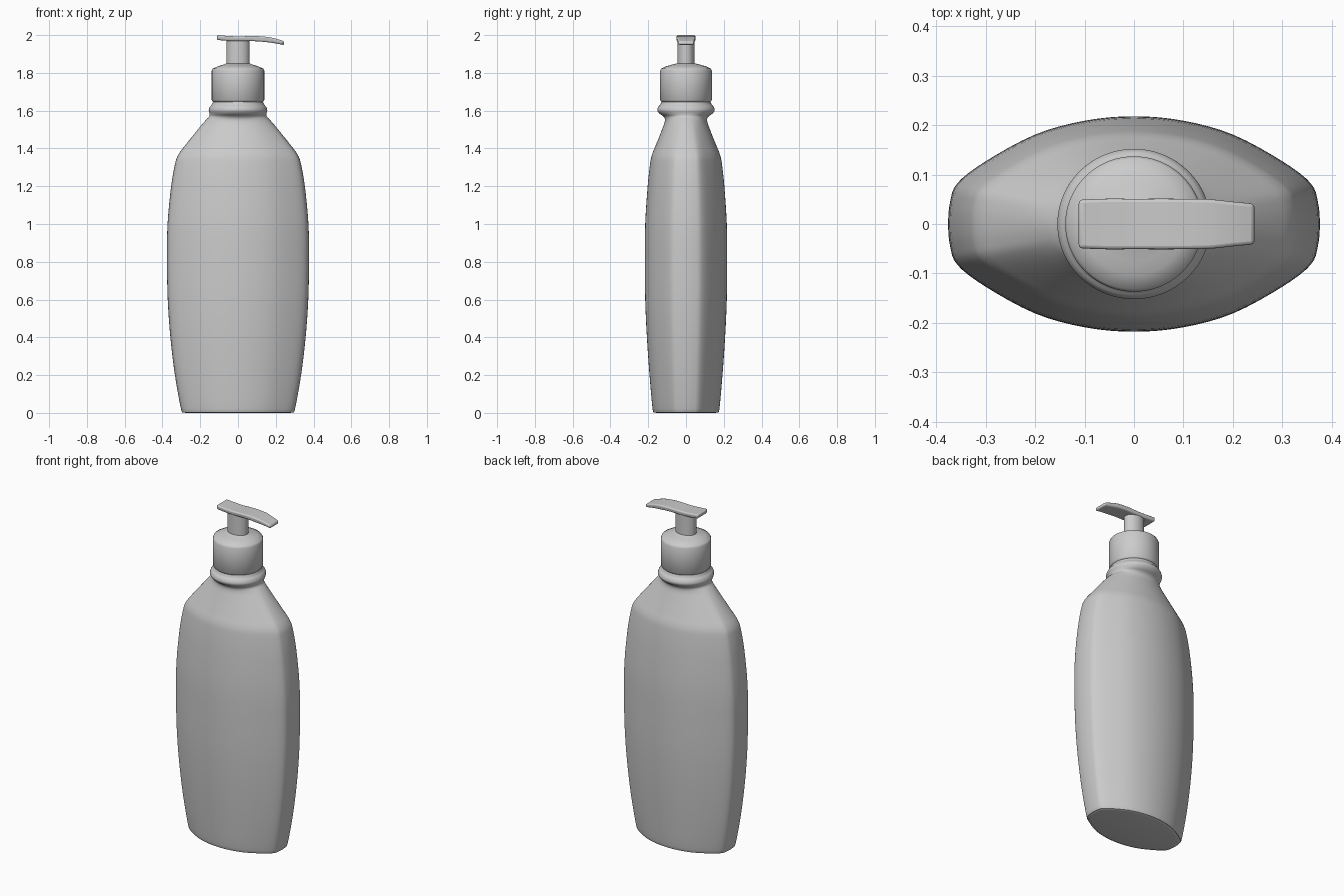
import bpy, bmesh, math

if "Cube" in bpy.data.objects:
    bpy.data.objects.remove(bpy.data.objects["Cube"])


def spline(points, steps, closed=False):
    """Catmull-Rom refinement of a list of tuples."""
    n, out = len(points), []
    get = (lambda i: points[i % n]) if closed else (lambda i: points[max(0, min(n - 1, i))])
    for i in range(n if closed else n - 1):
        a, b, c, d = (get(i + k) for k in (-1, 0, 1, 2))
        for s in range(steps):
            t = s / steps
            out.append(tuple(0.5 * (2 * q + (r - p) * t + (2 * p - 5 * q + 4 * r - w) * t * t
                                    + (3 * q - p - 3 * r + w) * t ** 3)
                             for p, q, r, w in zip(a, b, c, d)))
    if not closed:
        out.append(points[-1])
    return out


def loft(name, rings, angle):
    """Skin a list of point rings, cap both ends and shade smooth."""
    bm = bmesh.new()
    rows = [[bm.verts.new(p) for p in ring] for ring in rings]
    n = len(rows[0])
    for lo, hi in zip(rows, rows[1:]):
        for i in range(n):
            j = (i + 1) % n
            bm.faces.new((lo[i], lo[j], hi[j], hi[i]))
    bm.faces.new(rows[0][::-1])
    bm.faces.new(rows[-1])
    bmesh.ops.recalc_face_normals(bm, faces=bm.faces)
    mesh = bpy.data.meshes.new(name)
    bm.to_mesh(mesh)
    bm.free()
    obj = bpy.data.objects.new(name, mesh)
    bpy.context.collection.objects.link(obj)
    bpy.ops.object.select_all(action='DESELECT')
    bpy.context.view_layer.objects.active = obj
    obj.select_set(True)
    bpy.ops.object.shade_smooth_by_angle(angle=math.radians(angle))
    return obj


# Bottle cross-section: bowed faces meeting narrow ends at soft corners
quarter = [(0.376, 0), (0.372, 0.045), (0.357, 0.083), (0.30, 0.127),
           (0.20, 0.181), (0.10, 0.209)]
half = quarter + [(0, 0.218)] + [(-x, y) for x, y in quarter[::-1]]
section = half + [(x, -y) for x, y in half[-2:0:-1]]
section = [(x / 0.376, y / 0.218) for x, y in spline(section, 4, True)]


def ring(z, hx, hy, roundness):
    pts = []
    for x, y in section:
        k = 1 + roundness * (1 / math.hypot(x, y) - 1)
        pts.append((x * k * hx, y * k * hy, z))
    return pts


# Bottle body with shoulders and neck bead: z, half width, half depth, roundness
body = [(0, 0.275, 0.155, 0), (0.004, 0.29, 0.168, 0), (0.022, 0.302, 0.177, 0),
        (0.2, 0.334, 0.193, 0), (0.4, 0.358, 0.207, 0), (0.6, 0.372, 0.216, 0),
        (0.8, 0.376, 0.218, 0), (1.0, 0.373, 0.216, 0), (1.2, 0.354, 0.203, 0),
        (1.32, 0.333, 0.190, 0), (1.365, 0.317, 0.181, 0.05), (1.41, 0.285, 0.163, 0.2),
        (1.5, 0.213, 0.127, 0.6), (1.545, 0.175, 0.112, 0.9), (1.568, 0.153, 0.118, 1),
        (1.584, 0.151, 0.140, 1), (1.602, 0.155, 0.152, 1), (1.620, 0.149, 0.147, 1),
        (1.634, 0.138, 0.135, 1), (1.66, 0.128, 0.126, 1)]
loft("bottle_body", [ring(*r) for r in spline(body, 4)], 50)

# Screw collar
collar = [(1.645, 0.124, 0.122), (1.646, 0.132, 0.129), (1.656, 0.139, 0.137),
          (1.812, 0.139, 0.137), (1.822, 0.134, 0.132), (1.836, 0.105, 0.103),
          (1.843, 0.080, 0.076), (1.849, 0.064, 0.052), (1.853, 0.055, 0.040)]
loft("pump_collar", [ring(*r, 1) for r in collar], 50)

# Pump stem
loft("pump_stem", [ring(1.835, 0.061, 0.046, 1), ring(1.98, 0.061, 0.046, 1)], 40)

# Curved spout: x, bottom z, top z, half depth
spout = [(-0.112, 1.975, 2.0, 0.050), (-0.06, 1.970, 1.996, 0.052),
         (0.0, 1.968, 1.993, 0.052), (0.08, 1.968, 1.995, 0.052),
         (0.15, 1.963, 1.991, 0.051), (0.20, 1.956, 1.981, 0.046),
         (0.244, 1.947, 1.967, 0.042)]
head = loft("pump_spout", [[(x, -w * 0.94, b), (x, w * 0.94, b), (x, w, t), (x, -w, t)]
                           for x, b, t, w in spline(spout, 4)], 40)
bevel = head.modifiers.new("soft_edges", 'BEVEL')
bevel.width = 0.008
bevel.segments = 3
bevel.limit_method = 'ANGLE'
bevel.angle_limit = math.radians(40)
